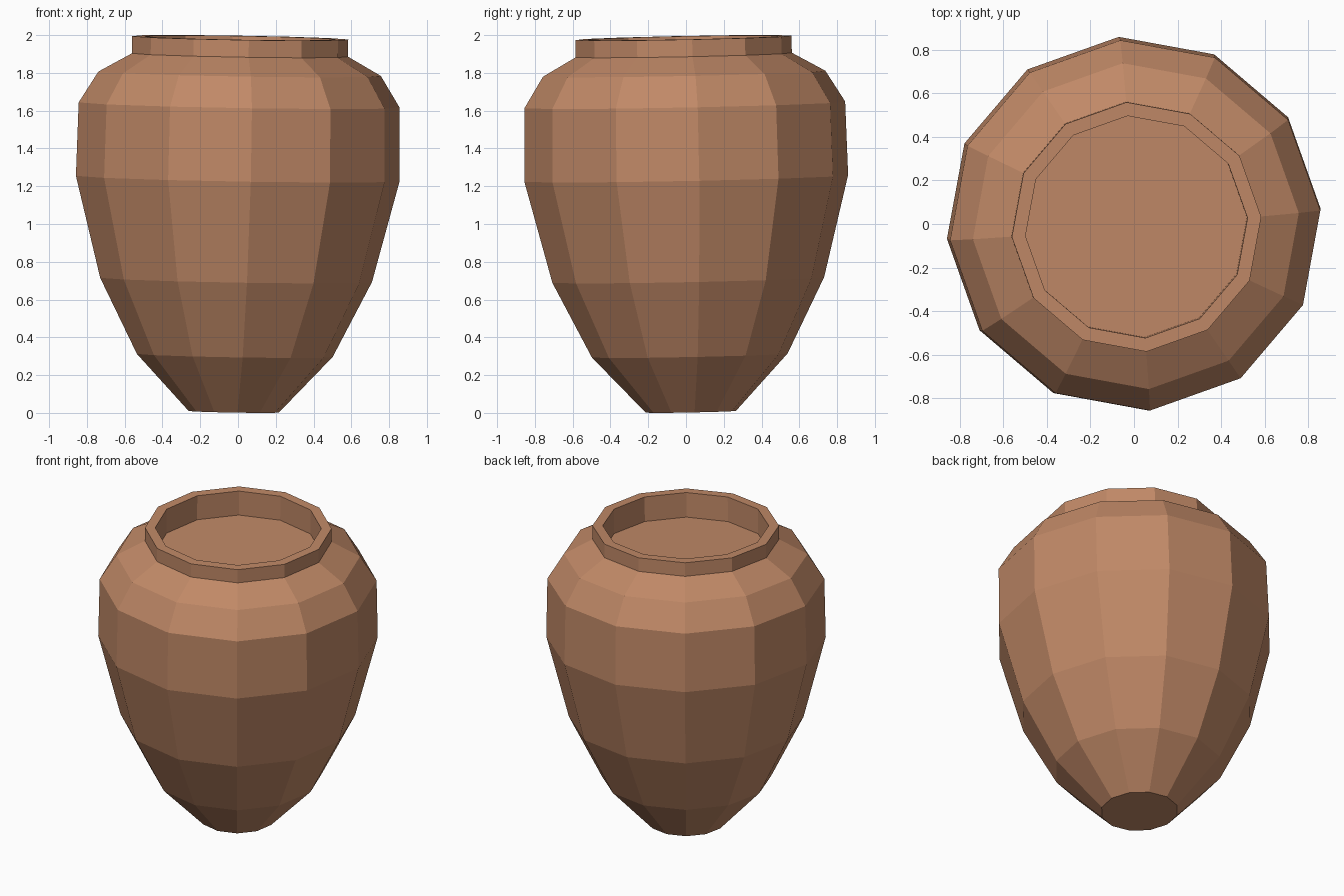
import bpy, bmesh
from math import cos, sin, tau, radians
from mathutils import Vector

if "Cube" in bpy.data.objects:
    bpy.data.objects.remove(bpy.data.objects["Cube"])

SIDES = 12
PHASE = radians(4.6)

# Profile (radius, height): base, belly, shoulder, collar, rim, recessed floor
PROFILE = [(0.24, 0.0), (0.52, 0.298), (0.722, 0.698), (0.86, 1.236),
           (0.852, 1.625), (0.75, 1.79), (0.574, 1.889), (0.574, 1.98),
           (0.511, 1.98), (0.511, 1.815)]


def lathe(name, profile, sides, phase):
    bm = bmesh.new()
    angles = [phase + tau * i / sides for i in range(sides)]
    rings = [[bm.verts.new((r * cos(a), r * sin(a), z)) for a in angles]
             for r, z in profile]
    for low, high in zip(rings, rings[1:]):
        for i in range(sides):
            j = (i + 1) % sides
            bm.faces.new((low[i], low[j], high[j], high[i]))
    bm.faces.new(rings[0][::-1])
    bm.faces.new(rings[-1])
    mesh = bpy.data.meshes.new(name)
    bm.to_mesh(mesh)
    bm.free()
    obj = bpy.data.objects.new(name, mesh)
    bpy.context.collection.objects.link(obj)
    return obj


# Clay pot
pot = lathe("clay_pot", PROFILE, SIDES, PHASE)
clay = bpy.data.materials.new("clay")
clay.diffuse_color = (0.53, 0.25, 0.135, 1)
clay.use_nodes = True
clay.node_tree.nodes["Principled BSDF"].inputs["Base Color"].default_value = clay.diffuse_color
pot.data.materials.append(clay)

# Slight lean toward the front right
lean = Vector((0.017, -0.02, 1))
pot.rotation_mode = 'QUATERNION'
pot.rotation_quaternion = Vector((0, 0, 1)).rotation_difference(lean)
pot.location = (-0.022, 0.026, 0.0063)
